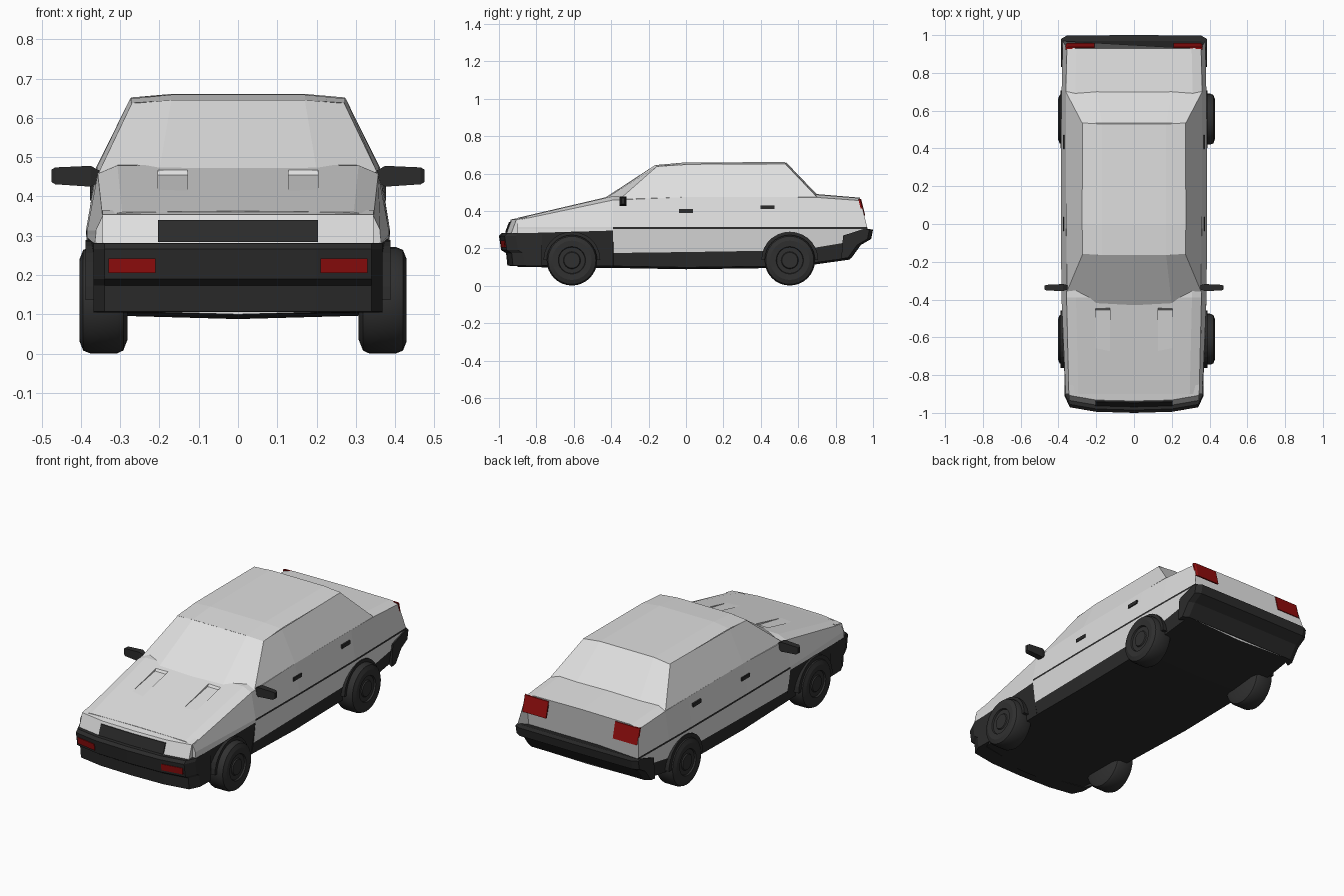
import bpy, bmesh, math

old = bpy.data.objects.get("Cube")
if old:
    bpy.data.objects.remove(old, do_unlink=True)


def material(name, r, g, b, rough=0.6):
    m = bpy.data.materials.new(name)
    m.use_nodes = True
    m.diffuse_color = (r, g, b, 1)
    node = m.node_tree.nodes["Principled BSDF"]
    node.inputs["Base Color"].default_value = (r, g, b, 1)
    node.inputs["Roughness"].default_value = rough
    return m


PAINT = material("light grey paint", 0.74, 0.74, 0.74)
TRIM = material("black trim", 0.024, 0.024, 0.024)
RUBBER = material("tyre rubber", 0.03, 0.03, 0.03)
RED = material("red lens", 0.28, 0.004, 0.004)


def loft(name, rings, mats, rule=None):
    """Skin closed rings of equal length; rule(segment) picks the material."""
    bm = bmesh.new()
    rows = [[bm.verts.new(p) for p in ring] for ring in rings]
    n = len(rows[0])
    for a, b in zip(rows, rows[1:]):
        for i in range(n):
            j = (i + 1) % n
            f = bm.faces.new((a[i], a[j], b[j], b[i]))
            f.material_index = rule(i) if rule else 0
    bm.faces.new(rows[0])
    bm.faces.new(rows[-1])
    bmesh.ops.recalc_face_normals(bm, faces=bm.faces)
    me = bpy.data.meshes.new(name)
    bm.to_mesh(me)
    bm.free()
    for m in mats:
        me.materials.append(m)
    ob = bpy.data.objects.new(name, me)
    bpy.context.collection.objects.link(ob)
    return ob


def sweep(name, profile, path, mat):
    """Carry a (y, z) profile across x; path holds (x, y shift)."""
    return loft(name, [[(x, y + d, z) for y, z in profile] for x, d in path], [mat])


def box(name, x0, x1, y0, y1, z0, z1, mat):
    return sweep(name, [(y0, z0), (y1, z0), (y1, z1), (y0, z1)], [(x0, 0), (x1, 0)], mat)


def mirrored(half):
    return [(-x, d) for x, d in reversed(half) if x > 0] + half


def full_ring(half):
    """Close a half outline whose first and last points lie on x = 0."""
    return half + [(-x, y, z) for x, y, z in reversed(half[1:-1])]


def tail_y(z):
    return 0.972 - (z - 0.3) * 0.25 if z > 0.3 else 0.972 - (0.3 - z) * 0.6


# Lower body: y, floor z, floor x, sill z, sill x, waist x, shoulder x, shoulder z, top z
stations = [
    (-0.90, 0.11, 0.34, 0.28, 0.365, 0.362, 0.345, 0.350, 0.360),
    (-0.39, 0.105, 0.355, 0.295, 0.383, 0.384, 0.357, 0.458, 0.479),
    (-0.388, 0.105, 0.355, 0.175, 0.37, 0.384, 0.357, 0.458, 0.479),
    (0.0, 0.098, 0.36, 0.18, 0.37, 0.387, 0.359, 0.474, 0.485),
    (0.50, 0.105, 0.36, 0.188, 0.37, 0.386, 0.361, 0.474, 0.487),
    (0.70, 0.125, 0.36, 0.205, 0.37, 0.383, 0.361, 0.472, 0.487),
    (None, 0.15, 0.355, 0.245, 0.37, 0.378, 0.355, 0.455, 0.468),
]
rings = []
for y, zb, xb, zs, xs, xm, xt, zt, zc in stations:
    half = [(0, zb - 0.01), (xb, zb), (xs, zs), (xm, 0.303), (xm, 0.314),
            (xt, zt), (xt - 0.05, zc), (0, zc + 0.003)]
    rings.append(full_ring([(x, tail_y(z) if y is None else y, z) for x, z in half]))
body = loft("body_shell", rings, [PAINT, TRIM],
            lambda i: 1 if i in (0, 1, 12, 13) else 0)
# Side rubbing stripe on the doors and rear wings
for poly in body.data.polygons:
    c = poly.center
    if abs(c.z - 0.3085) < 0.004 and c.y > -0.389 and abs(c.x) > 0.3 and len(poly.vertices) == 4:
        poly.material_index = 1

# Bonnet scoops and boot panel recess
cutters = [sweep("scoop_cutter", [(-0.72, 0.406), (-0.455, 0.455), (-0.437, 0.48),
                                  (-0.437, 0.6), (-0.72, 0.6)],
                 [(s * 0.128, 0), (s * 0.203, 0)], PAINT) for s in (1, -1)]
cutters.append(sweep("boot_cutter", [(tail_y(z) + d, z) for z, d in
                                     ((0.375, -0.008), (0.375, 0.05), (0.43, 0.05), (0.43, -0.008))],
                     [(-0.2, 0), (0.2, 0)], PAINT))
bpy.context.view_layer.objects.active = body
for c in cutters:
    mod = body.modifiers.new("recess", "BOOLEAN")
    mod.operation = "DIFFERENCE"
    mod.solver = "EXACT"
    mod.object = c
    bpy.ops.object.modifier_apply(modifier=mod.name)
    bpy.data.objects.remove(c, do_unlink=True)

# Cabin with windscreen, side glass and rear window
base = [(0, -0.437, 0.468), (0.2, -0.427, 0.468), (0.354, -0.355, 0.462), (0.359, 0.0, 0.474),
        (0.361, 0.70, 0.474), (0.2, 0.708, 0.48), (0, 0.708, 0.48)]
top = [(0, -0.165, 0.645), (0.17, -0.165, 0.645), (0.27, -0.155, 0.638), (0.275, 0.0, 0.648),
       (0.272, 0.53, 0.652), (0.17, 0.535, 0.66), (0, 0.535, 0.66)]
loft("cabin", [full_ring(base), full_ring(top)], [PAINT])

# Crowned roof
loft("roof", [[(-0.272, y, e), (0.272, y, e), (0.17, y - 0.006, c), (-0.17, y - 0.006, c)]
              for y, e, c in ((-0.158, 0.638, 0.645), (0.0, 0.649, 0.659), (0.535, 0.652, 0.661))],
     [PAINT])

# Nose panel and grille
nose_path = mirrored([(0, 0), (0.2, 0.005), (0.345, 0.03)])
sweep("nose_panel", [(-0.88, 0.27), (-0.965, 0.278), (-0.937, 0.354), (-0.88, 0.365)],
      nose_path, PAINT)
sweep("grille", [(-0.955, 0.284), (-0.968, 0.284), (-0.947, 0.340), (-0.935, 0.340)],
      mirrored([(0, 0), (0.203, 0.005)]), TRIM)

# Bumpers
sweep("front_bumper", [(-0.86, 0.284), (-0.985, 0.281), (-1.0, 0.266), (-0.988, 0.19),
                       (-0.962, 0.174), (-0.955, 0.107), (-0.86, 0.105)],
      mirrored([(0, 0), (0.2, 0.006), (0.34, 0.03), (0.368, 0.09)]), TRIM)
sweep("rear_bumper", [(0.86, 0.268), (0.97, 0.304), (1.0, 0.300), (0.99, 0.25),
                      (0.935, 0.218), (0.885, 0.149), (0.85, 0.145)],
      mirrored([(0, 0), (0.355, -0.002), (0.386, -0.02)]), TRIM)

for s, side in ((1, "left"), (-1, "right")):
    # Lamps
    sweep(side + "_front_lamp", [(-0.985, 0.205), (-0.9955, 0.205), (-1.0, 0.242), (-0.985, 0.242)],
          [(s * 0.21, 0.0075), (s * 0.33, 0.0279)], RED)
    sweep(side + "_tail_lamp", [(tail_y(z) + d, z) for z, d in
                                ((0.375, -0.004), (0.375, 0.005), (0.463, 0.005), (0.463, -0.004))],
          [(s * 0.21, 0), (s * 0.352, 0), (s * 0.362, -0.006)], RED)

    # Door mirror, slimmer toward the tip
    loft(side + "_door_mirror",
         [[(s * x, y0, z0), (s * x, y1, z0), (s * x, y1, z1), (s * x, y0, z1)]
          for x, y0, y1, z0, z1 in ((0.345, -0.345, -0.325, 0.44, 0.462),
                                    (0.375, -0.355, -0.318, 0.425, 0.478),
                                    (0.465, -0.352, -0.322, 0.431, 0.474),
                                    (0.475, -0.345, -0.328, 0.437, 0.468))], [TRIM])

    # Door handles
    for name, y, z in (("front", 0.0, 0.40), ("rear", 0.435, 0.42)):
        box(f"{side}_{name}_handle", s * 0.355, s * 0.377, y - 0.037, y + 0.037,
            z - 0.01, z + 0.01, TRIM)

    # Wheels as turned profiles, each under a dark arch lip
    for name, y in (("front", -0.61), ("rear", 0.555)):
        arch = [(y + 0.152 * math.cos(a), 0.137 + 0.152 * math.sin(a))
                for a in [math.pi * k / 14 for k in range(15)]]
        sweep(f"{side}_{name}_arch", arch, [(s * 0.3, 0), (s * 0.388, 0)], TRIM)
        profile = [(-0.061, 0.10), (-0.05, 0.128), (-0.035, 0.135), (0.035, 0.135),
                   (0.052, 0.128), (0.061, 0.105), (0.059, 0.073), (0.05, 0.070),
                   (0.05, 0.046), (0.056, 0.042), (0.056, 0.012)]
        mid = s * 0.355 + 0.013
        wheel = loft(f"{side}_{name}_wheel",
                     [[(mid + s * u, y + r * math.cos(a), 0.136 + r * math.sin(a))
                       for a in [math.tau * k / 32 for k in range(32)]] for u, r in profile],
                     [RUBBER])
        bpy.ops.object.select_all(action="DESELECT")
        wheel.select_set(True)
        bpy.context.view_layer.objects.active = wheel
        bpy.ops.object.shade_smooth_by_angle(angle=math.radians(25))
